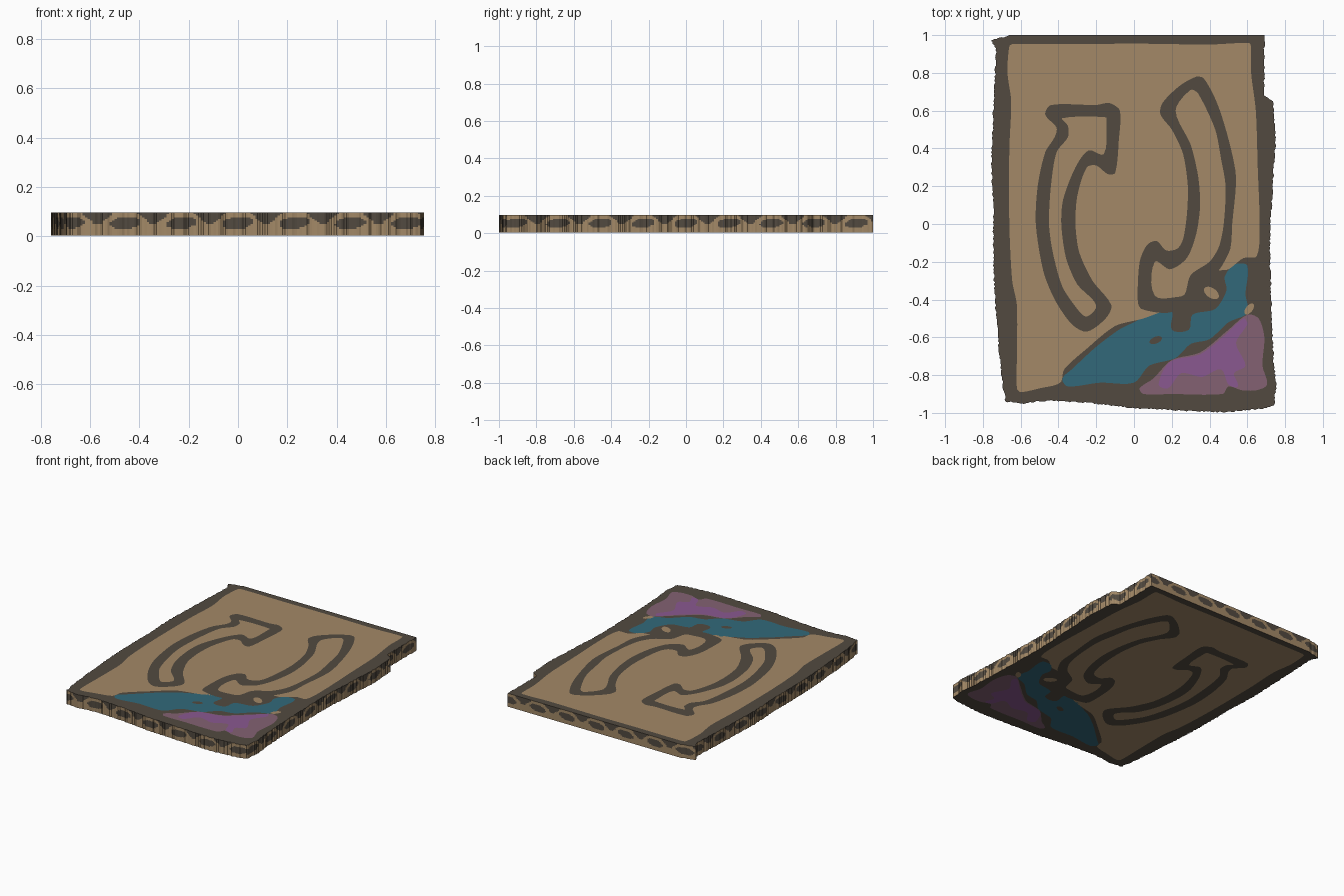
import bpy, bmesh, math, random
from mathutils import Vector

if "Cube" in bpy.data.objects:
    bpy.data.objects.remove(bpy.data.objects["Cube"])
random.seed(4)
H, STEP = 0.1, 0.001        # slab height, spacing of the painted layers


def material(name, rgb):
    m = bpy.data.materials.new(name)
    lin = [((c / 255 + 0.055) / 1.055) ** 2.4 for c in rgb]
    m.diffuse_color = (*lin, 1)
    m.use_nodes = True
    m.node_tree.nodes["Principled BSDF"].inputs["Base Color"].default_value = m.diffuse_color
    return m


TAN = material("tan", (163, 137, 103))
DARK = material("dark brown", (82, 74, 64))
TEAL = material("teal", (50, 105, 122))
MAUVE = material("mauve", (131, 97, 114))
PURPLE = material("purple", (138, 88, 144))


def finish(name, bm, mats):
    me = bpy.data.meshes.new(name)
    bm.to_mesh(me)
    bm.free()
    for m in mats:
        me.materials.append(m)
    ob = bpy.data.objects.new(name, me)
    bpy.context.collection.objects.link(ob)


def smooth(pts, n=5):
    """Soft closed spline through the points, with less rounding than a full curve."""
    p, out = [Vector(q) for q in pts], []
    for i in range(len(p)):
        a, b, c, d = p[i - 1], p[i], p[(i + 1) % len(p)], p[(i + 2) % len(p)]
        s = (c - b).length
        ta = (c - a).normalized() * s * 0.8
        tb = (d - b).normalized() * s * 0.8
        for k in range(n):
            t = k / n
            out.append(b * (2*t**3 - 3*t*t + 1) + ta * (t**3 - 2*t*t + t)
                       + c * (3*t*t - 2*t**3) + tb * (t**3 - t*t))
    return out


def painted(name, pts, layer, mat):
    """Same flat shape on the top and on the underside."""
    bm = bmesh.new()
    loop = smooth(pts)
    for z, up in ((H - (3 - layer) * STEP, 1), ((3 - layer) * STEP, -1)):
        f = bm.faces.new([bm.verts.new((q.x, q.y, z)) for q in loop])
        f.normal_update()
        if f.normal.z * up < 0:
            f.normal_flip()
    bmesh.ops.triangulate(bm, faces=bm.faces[:])
    finish(name, bm, [mat])


def oval(x, y, a, b, turn=0):
    c, s = math.cos(turn), math.sin(turn)
    ring = [(a * math.cos(t * math.pi / 4), b * math.sin(t * math.pi / 4)) for t in range(8)]
    return [(x + u * c - v * s, y + u * s + v * c) for u, v in ring]


# slab: ragged outline, dark faces, tan edge with dark spots
outline = [(-.757, .97), (-.66, 1), (.69, 1), (.69, .68), (.735, .65), (.75, .45), (.74, .3),
           (.735, .18), (.72, 0), (.72, -.2), (.73, -.5), (.74, -.75), (.755, -.85), (.74, -.96),
           (.7, -.975), (.48, -.997), (.2, -.985), (0, -.975), (-.2, -.95), (-.45, -.935),
           (-.6, -.95), (-.68, -.94), (-.7, -.82), (-.72, -.6), (-.735, -.4), (-.745, -.2),
           (-.745, .1), (-.755, .3), (-.745, .6), (-.735, .8), (-.73, .93)]


def spotted(u, z):
    low = (u + 0.114) % 0.228 - 0.114
    high = u % 0.228 - 0.114
    oval_spot = ((low - (z - .055) * .5) / 0.06) ** 2 + ((z - 0.054) / 0.026) ** 2 < 1
    return oval_spot or (z > 0.05 and abs(high) < 0.012 + (z - 0.05) * 1.2)


ring, coords = [], []
for i, a in enumerate(outline):
    a, b = Vector(a), Vector(outline[(i + 1) % len(outline)])
    d = b - a
    n = max(1, round(d.length / 0.01))
    straight = a.y == b.y == 1
    for k in range(n):
        p = a + d * (k / n)
        if k and not straight:
            p += Vector((d.y, -d.x)).normalized() * random.uniform(-.004, .004)
        ring.append(p)
        q = a + d * ((k + .5) / n)
        coords.append(q.x if abs(d.x) > abs(d.y) else q.y)
bm = bmesh.new()
ROWS, Z0, Z1 = 14, 3 * STEP, H - 3 * STEP
zs = [Z0 + (Z1 - Z0) * r / ROWS for r in range(ROWS + 1)]
grid = [[bm.verts.new((p.x, p.y, z)) for p in ring] for z in zs]
for r in range(ROWS):
    for i in range(len(ring)):
        j = (i + 1) % len(ring)
        f = bm.faces.new((grid[r][i], grid[r][j], grid[r + 1][j], grid[r + 1][i]))
        f.material_index = int(spotted(coords[i], (zs[r] + zs[r + 1]) / 2))
caps = [bm.faces.new(grid[0]), bm.faces.new(grid[-1])]
for f in caps:
    f.material_index = 1
bmesh.ops.recalc_face_normals(bm, faces=bm.faces[:])
bmesh.ops.triangulate(bm, faces=caps)
finish("slab", bm, [TAN, DARK])

# tan field inside the dark border
painted("tan_field", [
    (-.66, .94), (-.64, .953), (-.3, .952), (0, .955), (.4, .95), (.61, .957), (.62, .93), (.62, .8),
    (.645, .6), (.655, .3), (.665, 0), (.65, -.17), (.58, -.18), (.5, -.24), (.44, -.25), (.25, -.4),
    (.2, -.44), (.05, -.5), (-.1, -.54), (-.25, -.66), (-.37, -.77), (-.39, -.84), (-.5, -.87),
    (-.6, -.89), (-.62, -.87), (-.62, -.7), (-.62, -.43), (-.645, -.3), (-.66, 0), (-.66, .4),
    (-.65, .65), (-.67, .8)], 1, TAN)

# left arrow, pointing right at the top
painted("left_arrow_outline", [
    (-.47, .58), (-.44, .63), (-.2, .63), (-.13, .64), (-.075, .6), (-.08, .45), (-.1, .27),
    (-.14, .265), (-.2, .31), (-.25, .3), (-.3, .15), (-.31, 0), (-.29, -.15), (-.22, -.3), (-.12, -.43),
    (-.15, -.5), (-.25, -.57), (-.33, -.53), (-.42, -.4), (-.48, -.25), (-.52, 0), (-.51, .2), (-.47, .38),
    (-.42, .46), (-.41, .51)], 2, DARK)
painted("left_arrow_fill", [
    (-.38, .56), (-.15, .565), (-.145, .54), (-.16, .37), (-.24, .39), (-.31, .3), (-.375, .13),
    (-.385, 0), (-.36, -.18), (-.3, -.32), (-.2, -.43), (-.25, -.49), (-.3, -.45), (-.38, -.33),
    (-.43, -.15), (-.45, 0), (-.44, .2), (-.41, .38), (-.35, .46), (-.35, .52)], 3, TAN)

# right arrow, pointing left at the bottom
painted("right_arrow_outline", [
    (.33, .78), (.37, .77), (.44, .64), (.5, .45), (.54, .25), (.52, 0), (.51, -.13), (.46, -.23),
    (.4, -.3), (.3, -.42), (.18, -.47), (.04, -.45), (.02, -.41), (.03, -.2), (.07, -.11), (.12, -.09),
    (.17, -.14), (.23, -.13), (.26, -.08), (.28, .05), (.285, .2), (.26, .37), (.2, .5), (.14, .58),
    (.15, .64), (.24, .73)], 2, DARK)
painted("right_arrow_fill", [
    (.3, .71), (.34, .69), (.43, .5), (.46, .35), (.485, .2), (.475, 0), (.45, -.12), (.4, -.2),
    (.3, -.27), (.27, -.37), (.24, -.385), (.11, -.38), (.11, -.2), (.19, -.24), (.28, -.18), (.33, -.05),
    (.35, .1), (.34, .25), (.3, .42), (.22, .6)], 3, TAN)

# teal and purple patches in the front right corner
painted("teal_patch", [
    (-.38, -.82), (-.33, -.77), (-.2, -.65), (-.08, -.56), (0, -.52), (.12, -.46), (.2, -.46),
    (.2, -.56), (.29, -.56), (.31, -.48), (.43, -.45), (.49, -.35), (.48, -.28), (.53, -.215),
    (.6, -.22), (.59, -.37), (.6, -.47), (.5, -.52), (.4, -.61), (.3, -.635), (.22, -.71), (.08, -.75),
    (0, -.84), (-.18, -.84), (-.35, -.86)], 1, TEAL)
painted("teal_patch_gap", oval(.115, -.615, .035, .018, .4), 2, DARK)
painted("mauve_patch", [
    (.03, -.87), (.1, -.82), (.2, -.72), (.35, -.68), (.5, -.56), (.6, -.48), (.66, -.5), (.69, -.6),
    (.68, -.75), (.705, -.85), (.65, -.88), (.57, -.88), (.5, -.86), (.47, -.9), (.2, -.9), (.05, -.9)],
    1, MAUVE)
painted("purple_patch", [
    (.13, -.85), (.19, -.73), (.35, -.69), (.48, -.59), (.58, -.5), (.6, -.53), (.54, -.63), (.59, -.75),
    (.53, -.79), (.55, -.86), (.5, -.85), (.46, -.77), (.36, -.81), (.25, -.79), (.18, -.87)], 2, PURPLE)

# small tan gaps
painted("tan_gap_left", oval(.41, -.365, .045, .026, -.6), 3, TAN)
painted("tan_gap_right", oval(.61, -.45, .035, .018, .9), 2, TAN)
